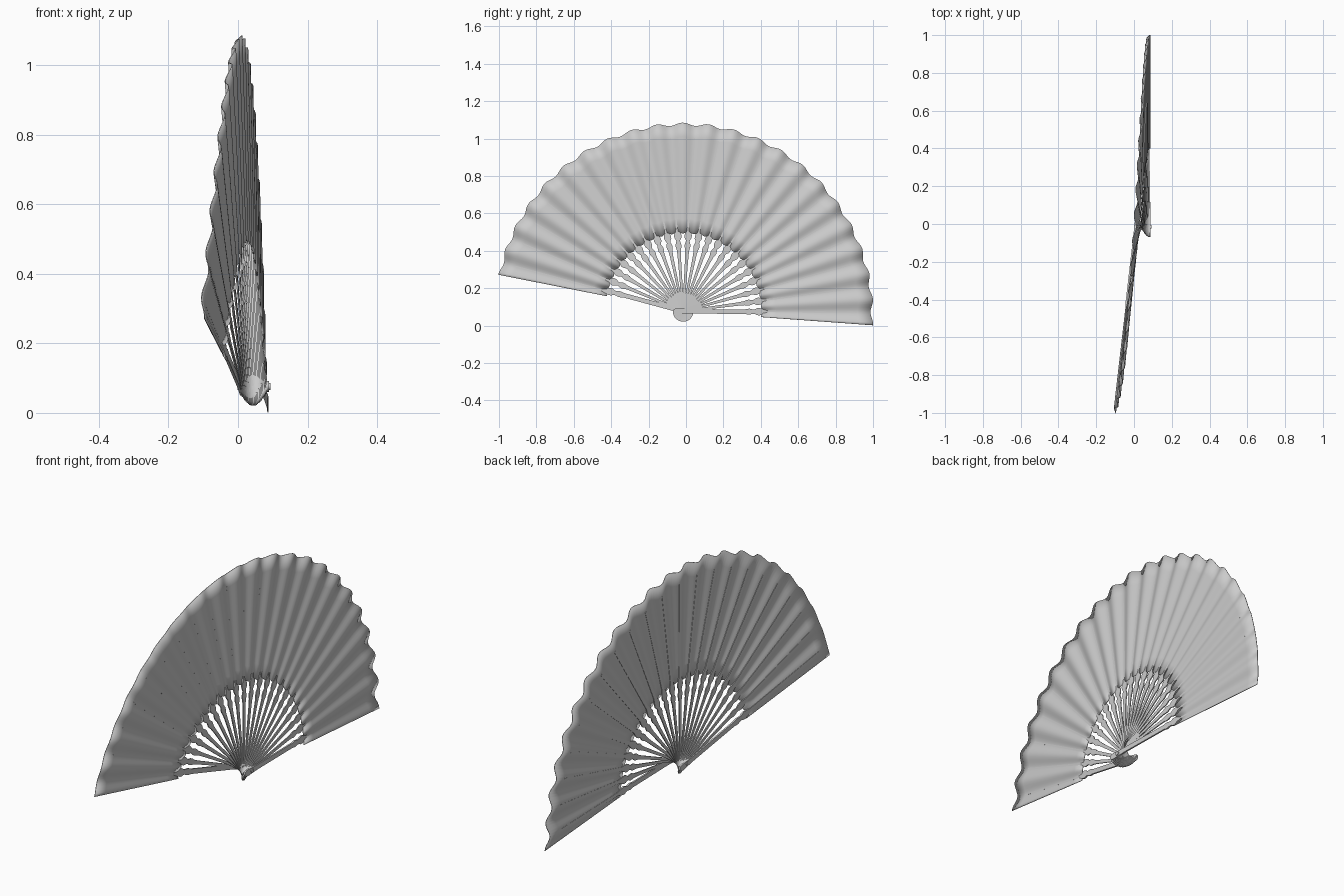
import bpy, bmesh
from math import sin, cos, pi, radians

if "Cube" in bpy.data.objects:
    bpy.data.objects.remove(bpy.data.objects["Cube"])

PIVOT_Y, PIVOT_Z = -0.015, 0.076
START, SWEEP = radians(-4.2), radians(173)
PLEATS = 22


def place(r, t, side=0.0, dx=0.0):
    """Point on the spiralling fan: radius r, sweep fraction t, sideways offset."""
    a = START + SWEEP * t
    x = 0.086 - 0.082 * t - r * (0.008 + 0.1 * t * t) + dx
    return (x, PIVOT_Y + r * cos(a) - side * sin(a),
            PIVOT_Z + r * sin(a) + side * cos(a))


def finish(bm, name, angle=35):
    bmesh.ops.recalc_face_normals(bm, faces=bm.faces)
    me = bpy.data.meshes.new(name)
    bm.to_mesh(me)
    bm.free()
    ob = bpy.data.objects.new(name, me)
    bpy.context.collection.objects.link(ob)
    bpy.ops.object.select_all(action='DESELECT')
    ob.select_set(True)
    bpy.context.view_layer.objects.active = ob
    bpy.ops.object.shade_smooth_by_angle(angle=radians(angle))
    return ob


# Pleated leaf with scalloped outer edge
def make_leaf():
    bm = bmesh.new()
    cols, rows = PLEATS * 10, 8
    grid = []
    for i in range(cols + 1):
        t = i / cols
        wave = cos(2 * pi * PLEATS * t)
        outer = 1.0 + 0.008 * wave + 0.01 * (1 - t) ** 3
        inner = 0.422 - 0.006 * wave
        line = []
        for j in range(rows + 1):
            r = inner + (outer - inner) * j / rows
            line.append(bm.verts.new(place(r, t, dx=0.008 * r * wave)))
        grid.append(line)
    for a, b in zip(grid, grid[1:]):
        for j in range(rows):
            bm.faces.new((a[j], a[j + 1], b[j + 1], b[j]))
    ob = finish(bm, "pleated_leaf", 50)
    mod = ob.modifiers.new("paper", 'SOLIDIFY')
    mod.thickness = 0.003
    mod.offset = 0


# Turned outline of a stick: (radius, half width)
PROFILE = [(-0.055, 0.004), (-0.051, 0.010), (-0.042, 0.015), (-0.025, 0.016),
           (0.0, 0.014), (0.05, 0.009), (0.10, 0.0065), (0.20, 0.0075),
           (0.30, 0.009), (0.33, 0.011), (0.343, 0.015), (0.355, 0.016),
           (0.366, 0.013), (0.375, 0.010), (0.383, 0.012), (0.393, 0.018),
           (0.405, 0.020), (0.42, 0.017), (0.45, 0.009), (0.93, 0.005)]


def make_stick(name, t, thick, min_width=0.0):
    bm = bmesh.new()
    rings = []
    for r, w in PROFILE:
        if 0 < r < 0.43:
            w = max(w, min_width)
        h = thick if r < 0.43 else 0.0018
        dx = -0.008 * max(r, 0)
        rings.append([bm.verts.new(place(r, t, s * w, dx + k * h))
                      for s, k in ((-1, -1), (1, -1), (1, 1), (-1, 1))])
    for a, b in zip(rings, rings[1:]):
        for k in range(4):
            n = (k + 1) % 4
            bm.faces.new((a[k], a[n], b[n], b[k]))
    bm.faces.new(rings[0])
    bm.faces.new(rings[-1])
    finish(bm, name)


make_leaf()

# Sticks in the middle of each pleat, the end two are heavier guards
for i in range(PLEATS):
    guard = i in (0, PLEATS - 1)
    make_stick("guard_stick" if guard else "stick", (i + 0.5) / PLEATS,
               0.004 if guard else 0.0025, 0.012 if guard else 0.0)

# Rivet through the stacked stick ends
bpy.ops.mesh.primitive_cylinder_add(vertices=24, radius=0.010, depth=0.094,
                                    location=(0.046, PIVOT_Y, PIVOT_Z),
                                    rotation=(0, pi / 2, 0))
bpy.context.object.name = "rivet"
bpy.ops.object.shade_smooth_by_angle(angle=radians(35))
